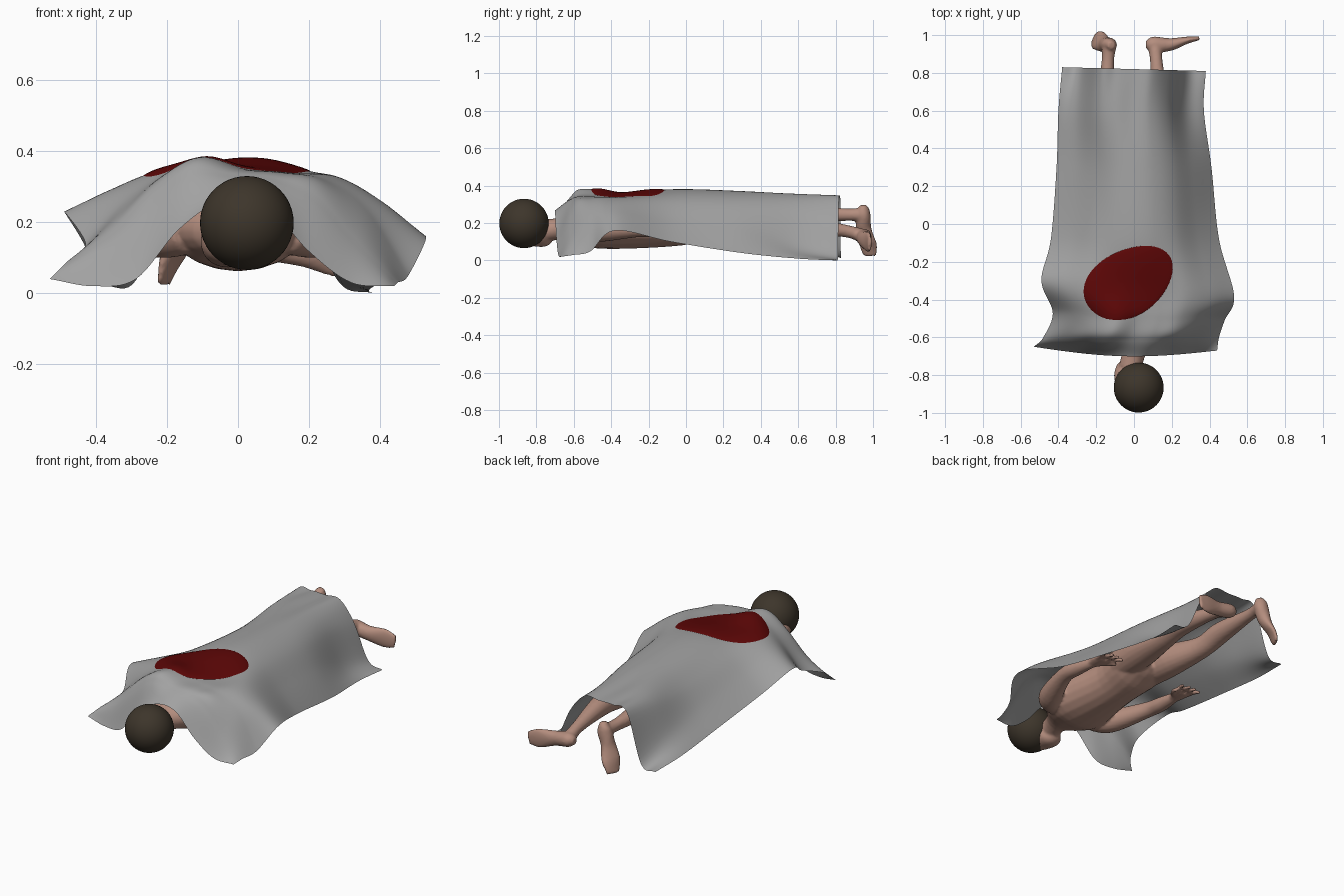
import bpy, bmesh, math
from mathutils import Vector
from mathutils.bvhtree import BVHTree

cube = bpy.data.objects.get("Cube")
if cube:
    bpy.data.objects.remove(cube, do_unlink=True)


def material(name, color):
    m = bpy.data.materials.new(name)
    m.use_nodes = True
    m.diffuse_color = (*color, 1)
    bsdf = m.node_tree.nodes["Principled BSDF"]
    bsdf.inputs["Base Color"].default_value = (*color, 1)
    bsdf.inputs["Roughness"].default_value = 0.8
    return m


skin = material("skin", (0.46, 0.27, 0.21))
grey = material("grey cloth", (0.36, 0.36, 0.36))
brown = material("dark brown hair", (0.047, 0.036, 0.024))
red = material("dark red", (0.108, 0.002, 0.002))


def finish(bm, name, mat):
    bmesh.ops.recalc_face_normals(bm, faces=bm.faces)
    mesh = bpy.data.meshes.new(name)
    for f in bm.faces:
        f.smooth = True
    bm.to_mesh(mesh)
    bm.free()
    mesh.materials.append(mat)
    ob = bpy.data.objects.new(name, mesh)
    bpy.context.collection.objects.link(ob)
    return ob


def spline(points, t):
    """Smooth curve through equally spaced points, t from 0 to 1."""
    last = len(points) - 1
    i = min(int(t * last), last - 1)
    f = t * last - i
    b, c = Vector(points[i]), Vector(points[i + 1])
    a = Vector(points[i - 1]) if i else 2 * b - c
    d = Vector(points[i + 2]) if i + 2 <= last else 2 * c - b
    return b + f / 2 * (c - a + f * (2 * a - 5 * b + 4 * c - d + f * (3 * (b - c) + d - a)))


# Draped sheet: left edge, right edge, their y, then heights across, in hundredths
rows = [
    (-53, 44, -65, -67, 4, 2, 4, 18, 26, 25, 12, 3, 2),
    (-48, 45, -60, -60, 9, 17, 28, 36, 34, 33, 29, 16, 3),
    (-43, 48, -47, -51, 14, 26, 34, 38, 35, 34, 32, 23, 5),
    (-49, 53, -30, -38, 23, 29, 34, 35, 35, 34, 33, 26, 16),
    (-44, 45, -8, -8, 15, 23, 31, 36, 38, 37, 32, 21, 10),
    (-41, 41, 30, 30, 8, 17, 28, 35, 37, 36, 30, 17, 4),
    (-40, 37, 60, 60, 4, 12, 30, 35, 35, 35, 27, 8, 1),
    (-38, 38, 83, 81, 2, 4, 32, 34, 34, 34, 23, 3, 0),
]
NU, NV = 64, 90
bm = bmesh.new()
grid = []
for j in range(NV + 1):
    row = spline([[n / 100 for n in r] for r in rows], j / NV)
    section = [(k, h) for k, h in enumerate(row[4:])]
    line = []
    for i in range(NU + 1):
        u = i / NU
        x = row[0] + (row[1] - row[0]) * u
        y = row[2] + (row[3] - row[2]) * u
        # front hem bulges forward over the neck
        y -= 0.04 * math.sin(math.pi * u) * max(0, 1 - 8 * j / NV)
        line.append(bm.verts.new((x, y, max(0, spline(section, u).y))))
    grid.append(line)
for j in range(NV):
    for i in range(NU):
        bm.faces.new((grid[j][i], grid[j][i + 1], grid[j + 1][i + 1], grid[j + 1][i]))
cloth = BVHTree.FromBMesh(bm)
finish(bm, "sheet", grey)

# Stain: a thin pad that follows the sheet
bm = bmesh.new()
RINGS, SEGS = 14, 56
tilt = math.radians(30)
previous = None
for k in range(RINGS + 1):
    r = math.sin(math.pi / 2 * k / RINGS)
    ring = []
    for s in range(SEGS if k else 1):
        a = math.tau * s / SEGS
        wobble = 1 + 0.03 * math.sin(3 * a + 1)
        p, q = 0.255 * r * wobble * math.cos(a), 0.175 * r * wobble * math.sin(a)
        x = -0.03 + p * math.cos(tilt) - q * math.sin(tilt)
        y = -0.31 + p * math.sin(tilt) + q * math.cos(tilt)
        hit = cloth.ray_cast(Vector((x, y, 1)), Vector((0, 0, -1)))[0]
        lift = 0.016 * math.sqrt(max(0, 1 - r * r)) - 0.002
        ring.append(bm.verts.new((x, y, hit.z + lift)))
    for s in range(SEGS if k else 0):
        n = (s + 1) % SEGS
        if k == 1:
            bm.faces.new((previous[0], ring[s], ring[n]))
        else:
            bm.faces.new((previous[s], ring[s], ring[n], previous[n]))
    previous = ring
finish(bm, "stain", red)

# Hair ball
bm = bmesh.new()
bmesh.ops.create_uvsphere(bm, u_segments=48, v_segments=24, radius=0.132)
bmesh.ops.translate(bm, verts=bm.verts, vec=(0.025, -0.866, 0.198))
finish(bm, "hair", brown)

# Body: overlapping lofts fused into one skin
body = bmesh.new()


def loft(points, steps=24, sides=20):
    """Tube through (x, y, z, side radius, height radius) with closed ends."""
    prev = None
    for k in range(steps + 1):
        t = k / steps
        p = spline(points, t)
        along = spline(points, min(1, t + 0.01)) - spline(points, max(0, t - 0.01))
        tangent = Vector(along[:3]).normalized()
        side = tangent.cross(Vector((0, 0, 1))).normalized()
        up = side.cross(tangent)
        ring = []
        for s in range(sides):
            a = math.tau * s / sides
            offset = side * (p[3] * math.cos(a)) + up * (p[4] * math.sin(a))
            ring.append(body.verts.new(Vector(p[:3]) + offset))
        if prev:
            for s in range(sides):
                n = (s + 1) % sides
                body.faces.new((prev[s], prev[n], ring[n], ring[s]))
        else:
            body.faces.new(ring[::-1])
        prev = ring
    body.faces.new(prev)


def round_limb(points):
    loft([(*p, p[3]) for p in points])


# torso and neck
loft([(-0.02, -0.76, 0.16, 0.06, 0.06), (0, -0.67, 0.17, 0.07, 0.06),
      (0, -0.59, 0.18, 0.16, 0.09), (0, -0.5, 0.19, 0.2, 0.125),
      (0, -0.35, 0.2, 0.175, 0.138), (0, -0.15, 0.2, 0.145, 0.13),
      (0, 0, 0.22, 0.165, 0.135), (0, 0.1, 0.22, 0.15, 0.1),
      (0, 0.15, 0.22, 0.08, 0.06)])
# face and jaw
loft([(0, -0.87, 0.17, 0.07, 0.08), (-0.02, -0.81, 0.15, 0.085, 0.08),
      (-0.03, -0.76, 0.125, 0.07, 0.055), (-0.03, -0.72, 0.125, 0.035, 0.03)])
# legs
round_limb([(0.08, 0, 0.22, 0.09), (0.1, 0.2, 0.21, 0.09), (0.13, 0.42, 0.18, 0.062),
            (0.14, 0.58, 0.19, 0.06), (0.12, 0.84, 0.16, 0.034), (0.11, 0.95, 0.13, 0.038)])
round_limb([(-0.08, 0, 0.22, 0.09), (-0.1, 0.2, 0.22, 0.09), (-0.14, 0.42, 0.22, 0.062),
            (-0.15, 0.58, 0.25, 0.06), (-0.14, 0.84, 0.245, 0.034), (-0.13, 0.95, 0.245, 0.038)])
# feet
loft([(0.063, 0.95, 0.13, 0.02, 0.02), (0.1, 0.95, 0.13, 0.042, 0.04),
      (0.19, 0.95, 0.115, 0.034, 0.042), (0.28, 0.973, 0.1, 0.019, 0.055),
      (0.345, 0.983, 0.09, 0.01, 0.04)])
loft([(-0.12, 0.945, 0.295, 0.02, 0.02), (-0.13, 0.95, 0.25, 0.036, 0.042),
      (-0.155, 0.95, 0.17, 0.042, 0.036), (-0.19, 0.973, 0.09, 0.055, 0.02),
      (-0.21, 0.983, 0.025, 0.04, 0.01)])
# arms, hands and fingers, both sides
for m in (-1, 1):
    round_limb([(m * 0.14, -0.53, 0.18, 0.07), (m * 0.22, -0.46, 0.165, 0.066),
                (m * 0.3, -0.25, 0.17, 0.045), (m * 0.31, -0.13, 0.16, 0.041),
                (m * 0.3, 0, 0.145, 0.027)])
    loft([(m * 0.3, -0.02, 0.145, 0.027, 0.024), (m * 0.295, 0.04, 0.14, 0.045, 0.022),
          (m * 0.29, 0.09, 0.135, 0.045, 0.017)])
    for f in range(4):
        spread = (f - 1.5) * 0.026
        reach = 0.185 - 0.012 * abs(f - 1.5)
        round_limb([(m * 0.29 + spread, 0.07, 0.135, 0.012),
                    (m * 0.285 + spread * 1.3, 0.13, 0.13, 0.012),
                    (m * 0.28 + spread * 1.5, reach, 0.115, 0.009)])
    round_limb([(m * 0.27, 0.02, 0.14, 0.016), (m * 0.235, 0.065, 0.13, 0.013),
                (m * 0.22, 0.105, 0.115, 0.01)])

figure = finish(body, "body", skin)
fuse = figure.modifiers.new("fuse", "REMESH")
fuse.mode = "VOXEL"
fuse.voxel_size = 0.008
fuse.use_smooth_shade = True
relax = figure.modifiers.new("relax", "SMOOTH")
relax.factor = 0.5
relax.iterations = 4
